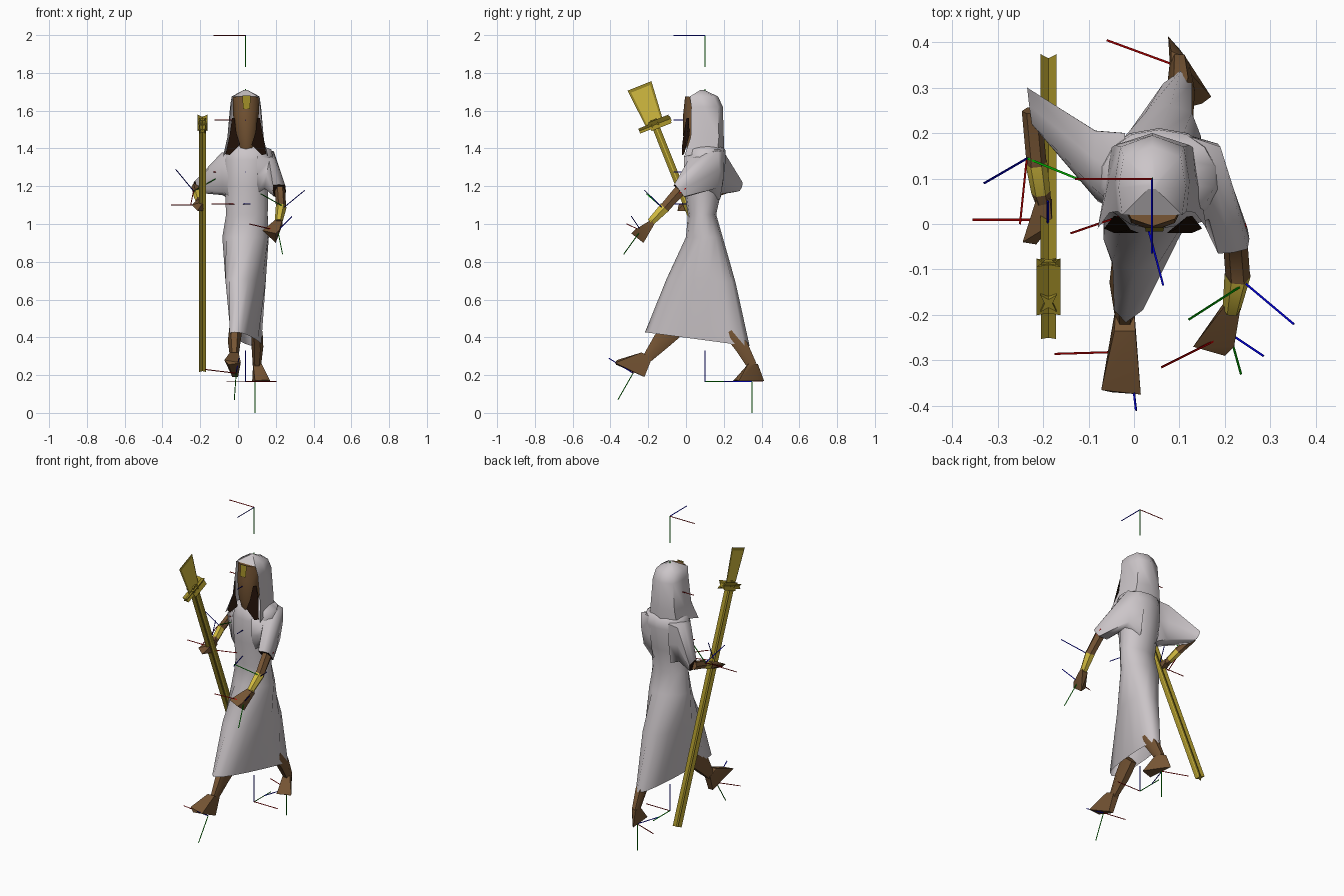
import bpy, bmesh, math
from mathutils import Vector as V


def material(name, rgb):
    m = bpy.data.materials.new(name)
    m.diffuse_color = (*rgb, 1)
    return m


ROBE = material("pale_grey_cloth", (0.60, 0.56, 0.58))
SKIN = material("brown_skin", (0.18, 0.09, 0.034))
GOLD = material("gold", (0.65, 0.50, 0.05))
DARKGOLD = material("dark_gold", (0.33, 0.25, 0.02))
HAIR = material("dark_hair", (0.014, 0.005, 0.002))
RED = material("marker_red", (0.5, 0.0, 0.0))
GREEN = material("marker_green", (0.0, 0.45, 0.0))
BLUE = material("marker_blue", (0.0, 0.0, 0.65))


def finish(name, bm, mats, angle=50):
    bmesh.ops.recalc_face_normals(bm, faces=bm.faces[:])
    me = bpy.data.meshes.new(name)
    bm.to_mesh(me)
    bm.free()
    ob = bpy.data.objects.new(name, me)
    bpy.context.collection.objects.link(ob)
    for m in mats:
        me.materials.append(m)
    bpy.ops.object.select_all(action='DESELECT')
    bpy.context.view_layer.objects.active = ob
    ob.select_set(True)
    if angle:
        bpy.ops.object.shade_smooth_by_angle(angle=math.radians(angle))
    return ob


def loft(name, rings, mats, closed=True, caps=(True, True), seg_mats=None, cap_mat=0, angle=50):
    """Skin a row of equal-length point rings."""
    bm = bmesh.new()
    vs = [[bm.verts.new(p) for p in r] for r in rings]
    n = len(vs[0])
    for i in range(len(vs) - 1):
        for k in range(n if closed else n - 1):
            j = (k + 1) % n
            f = bm.faces.new((vs[i][k], vs[i][j], vs[i + 1][j], vs[i + 1][k]))
            if seg_mats:
                f.material_index = seg_mats[i]
    for end, use in zip((0, -1), caps):
        if use:
            bm.faces.new(vs[end]).material_index = cap_mat
    return finish(name, bm, mats, angle)


def tube(name, pts, mats, sides=6, ref=(1, 0, 0), **kw):
    """Limb through (x, y, z, width, depth) stations."""
    rings = []
    for i, p in enumerate(pts):
        a, b = pts[max(i - 1, 0)], pts[min(i + 1, len(pts) - 1)]
        t = (V(b[:3]) - V(a[:3])).normalized()
        u = V(ref)
        u = (u - t * u.dot(t)).normalized()
        w = t.cross(u)
        rings.append([V(p[:3]) + u * p[3] * math.cos(q) + w * p[4] * math.sin(q)
                      for q in (2 * math.pi * k / sides for k in range(sides))])
    return loft(name, rings, mats, **kw)


def hull(name, pts, mat):
    bm = bmesh.new()
    for p in pts:
        bm.verts.new(p)
    bmesh.ops.convex_hull(bm, input=bm.verts[:])
    bmesh.ops.delete(bm, geom=[v for v in bm.verts if not v.link_faces], context='VERTS')
    return finish(name, bm, [mat], 45)


def panel(name, pts, mat):
    bm = bmesh.new()
    bm.faces.new([bm.verts.new(p) for p in pts])
    return finish(name, bm, [mat], 0)


# Robe: skewed oval rings (z, cx, cy, rx, ry, skew, tilt, squareness) from hem to neck
robe = [(0.39, .042, .06, .05, .27, .06, .037, .55), (0.70, .04, .08, .100, .178, .04, .01, .8),
        (0.93, .04, .097, .124, .095, .01, 0, 1), (1.05, .047, .085, .113, .073, 0, 0, 1),
        (1.20, .045, .09, .118, .10, 0, 0, 1), (1.34, .055, .10, .135, .108, 0, 0, .9),
        (1.395, .055, .105, .125, .10, 0, 0, .9), (1.42, .04, .10, .07, .07, 0, 0, 1)]
rings = []
for z, cx, cy, rx, ry, sk, ti, sq in robe:
    ring = []
    for k in range(14):
        a = math.tau * (k + .5) / 14
        c, s = math.cos(a), math.sin(a)
        ring.append((cx + rx * math.copysign(abs(c) ** sq, c) + sk * s, cy + ry * s / .975, z - ti * s))
    rings.append(ring)
loft("robe", rings, [ROBE], caps=(False, True), angle=60)

# Sleeves: deep at the shoulder, narrowing to the dark elbow opening
right = [[(-.02, .02, 1.37), (-.02, .20, 1.38), (-.02, .18, 1.13), (-.02, .02, 1.13)],
         [(-.09, .08, 1.355), (-.085, .205, 1.375), (-.085, .19, 1.16), (-.08, .05, 1.17)],
         [(-.225, .22, 1.225), (-.235, .30, 1.22), (-.225, .285, 1.175), (-.215, .215, 1.165)]]
left = [[(.10, -.01, 1.36), (.10, .20, 1.39), (.10, .18, 1.13), (.10, .01, 1.16)],
        [(.165, .01, 1.335), (.19, .17, 1.385), (.175, .165, 1.19), (.14, .02, 1.19)],
        [(.185, -.065, 1.205), (.25, -.055, 1.205), (.25, -.01, 1.145), (.19, -.01, 1.145)]]
for name, rows in (("right_sleeve", right), ("left_sleeve", left)):
    # round the four-cornered section into eight points
    rounded = []
    for row in rows:
        p = [V(q) for q in row]
        c = sum(p, V()) / 4
        ring = []
        for k in range(4):
            m = (p[k] + p[(k + 1) % 4]) / 2
            ring += [p[k], c + (m - c) * 1.12]
        rounded.append(ring)
    loft(name, rounded, [ROBE, HAIR], caps=(False, True), cap_mat=1, angle=75)

# Forearms with gold cuffs
tube("right_forearm", [(-.225, .25, 1.195, .022, .025), (-.215, .14, 1.16, .022, .025),
                       (-.215, .135, 1.158, .024, .027), (-.205, .07, 1.125, .021, .023),
                       (-.20, .05, 1.115, .018, .02)],
     [SKIN, GOLD], seg_mats=[0, 0, 1, 0])
tube("left_forearm", [(.222, -.03, 1.18, .027, .035), (.228, -.11, 1.09, .027, .03),
                      (.228, -.112, 1.088, .029, .032), (.215, -.187, 1.01, .020, .023)],
     [SKIN, GOLD], seg_mats=[0, 0, 1])

# Hands
hull("right_hand", [(-.215, .055, 1.13), (-.185, .055, 1.13), (-.215, .055, 1.10), (-.18, .055, 1.10),
                    (-.245, -.04, 1.10), (-.215, -.045, 1.07), (-.18, 0, 1.12), (-.185, 0, 1.07)], SKIN)
hull("left_hand", [(.20, -.18, 1.025), (.235, -.18, 1.025), (.20, -.17, .995), (.235, -.17, .995),
                   (.13, -.27, .965), (.20, -.29, .95), (.20, -.225, .90), (.22, -.27, .97)], SKIN)

# Legs and feet
tube("front_leg", [(-.01, -.05, .46, .035, .065), (-.02, -.13, .38, .034, .055),
                   (-.02, -.205, .29, .022, .03)], [SKIN])
hull("front_foot", [(-.043, -.235, .32), (.003, -.235, .32), (-.04, -.18, .29), (.0, -.18, .29),
                    (-.03, -.22, .19), (.0, -.22, .19), (-.072, -.365, .28), (.015, -.375, .265),
                    (-.05, -.37, .255)], SKIN)
tube("back_leg", [(.10, .23, .43, .03, .04), (.103, .295, .35, .031, .042),
                  (.10, .35, .25, .022, .030)], [SKIN])
hull("back_foot", [(.08, .33, .26), (.125, .33, .26), (.082, .38, .26), (.115, .365, .26),
                   (.075, .413, .17), (.10, .385, .17), (.17, .28, .17), (.15, .265, .175),
                   (.09, .25, .17)], SKIN)

# Hood: U-shaped rows (front z, back z, front half width, half width, front y, back y)
hood = [(1.355, 1.40, .12, .105, -.01, .20), (1.46, 1.46, .094, .096, .025, .20),
        (1.62, 1.62, .076, .082, .028, .195), (1.675, 1.675, .066, .074, .020, .17)]
rows = []
for zf, zb, hf, hw, yf, yb in hood:
    half = [(hf, yf, zf), (hw, .6 * yf + .4 * yb, (zf + zb) / 2), (hw * .85, .15 * yf + .85 * yb, zb)]
    rows.append([(.04 - x, y, z) for x, y, z in half] + [(.04, yb, zb)] +
                [(.04 + x, y, z) for x, y, z in reversed(half)])
rows.append([(.04 + (x - .04) * .12, .085 + (y - .085) * .12, 1.71) for x, y, z in rows[-1]])
loft("hood", rows, [ROBE], closed=False, caps=(False, True), angle=60)
panel("hood_brow", [rows[3][0], rows[3][-1], rows[4][-1], rows[4][0]], ROBE)

# Face, forehead ornament and hair
tube("face", [(.045, .05, 1.40, .042, .045), (.045, .045, 1.47, .058, .06),
              (.042, .045, 1.58, .068, .06), (.042, .05, 1.672, .068, .055)], [SKIN], sides=8)
panel("forehead_ornament", [(.026, -.017, 1.61), (.064, -.017, 1.61),
                            (.066, -.008, 1.680), (.024, -.008, 1.680)], DARKGOLD)
for side, s in (("right", -1), ("left", 1)):
    panel(side + "_hair", [(.042 + s * x, y, z) for x, y, z in
          ((.060, .002, 1.56), (.050, -.012, 1.48), (.030, -.020, 1.42), (.085, -.020, 1.365),
           (.108, -.010, 1.37), (.086, .018, 1.47), (.074, .016, 1.56))], HAIR)

# Staff: star section along a tilted axis
axis = V((0, .371, -.929))
across = V((0, .929, .371))
side = V((1, 0, 0))
guard = V((-.188, -.164, 1.525))


def star(center, d, r, rd, inner=.35):
    """Four-pointed ring spanned by the side direction and d."""
    out = []
    for k in range(8):
        a = math.pi / 4 * (k + 1)
        q = 1 if k % 2 == 0 else inner
        out.append(center + side * (r * q * math.cos(a)) + d * (rd * q * math.sin(a)))
    return out


loft("staff_shaft", [star(guard - axis * .03, across, .025, .028),
                     star(guard + axis * 1.40, across, .025, .028)], [DARKGOLD], angle=0)
loft("staff_crossbar", [star(guard + across * s, axis, .023, .020) for s in (-.09, .09)],
     [DARKGOLD], angle=0)
loft("staff_collar", [star(guard + across * s, axis, .037, .034) for s in (-.03, .085)],
     [DARKGOLD], angle=0)
# Shaft highlights on both flanks
for s in (-1, 1):
    a, b = guard + side * (s * .010), across * .007
    panel("shaft_stripe", [a - b, a + b, a + b + axis * 1.40, a - b + axis * 1.40], GOLD)


def plate(h, w0, w1, a0, off):
    o = guard + side * off
    return [o - axis * a0 - across * w0, o - axis * a0 + across * w0,
            o - axis * h + across * w1, o - axis * h - across * w1]


# Staff head: flat flared plate with a brighter middle
panel("staff_head", plate(.222, .048, .068, .0, 0), DARKGOLD)
for s in (-1, 1):
    panel("staff_head_inlay", plate(.205, .04, .054, .02, s * .003), GOLD)

# Slender joint markers: origin, then tips of the red, green and blue arms
markers = [((.04, .1, 1.997), (-.13, .1, 1.997), (.04, .1, 1.83), (.04, -.065, 1.997)),
           ((.04, .1, .165), (.205, .1, .165), (.04, .265, .165), (.04, .1, .33)),
           ((.09, .35, .165), (-.06, .405, .165), (.09, .35, 0), (.04, .20, .165)),
           ((-.01, -.28, .21), (-.175, -.285, .23), (-.02, -.36, .07), (.005, -.41, .29)),
           ((.245, -.13, 1.09), (.245, 0, 1.19), (.12, -.21, 1.16), (.352, -.22, 1.178)),
           ((.21, -.24, .965), (.06, -.315, 1.0), (.235, -.33, .84), (.285, -.29, 1.04)),
           ((-.235, .145, 1.175), (-.25, 0, 1.10), (-.10, .09, 1.25), (-.33, .09, 1.29)),
           ((-.20, .01, 1.10), (-.355, .01, 1.10), None, None),
           ((.04, .1, 1.275), (-.13, .1, 1.275), None, (.04, -.065, 1.275)),
           ((.02, .035, 1.105), (-.14, -.02, 1.105), None, (.065, -.135, 1.105)),
           ((.04, .1, 1.55), (-.125, .1, 1.55), (.04, .1, 1.715), (.04, -.065, 1.55)),
           ((-.19, -.01, 1.105), None, None, (-.19, .05, 1.25))]
for o, *tips in markers:
    for tip, m in zip(tips, (RED, GREEN, BLUE)):
        if tip:
            tube("joint_marker", [(*o, .003, .003), (*tip, .003, .003)], [m], sides=3,
                 ref=(.31, .52, .79), angle=0)
